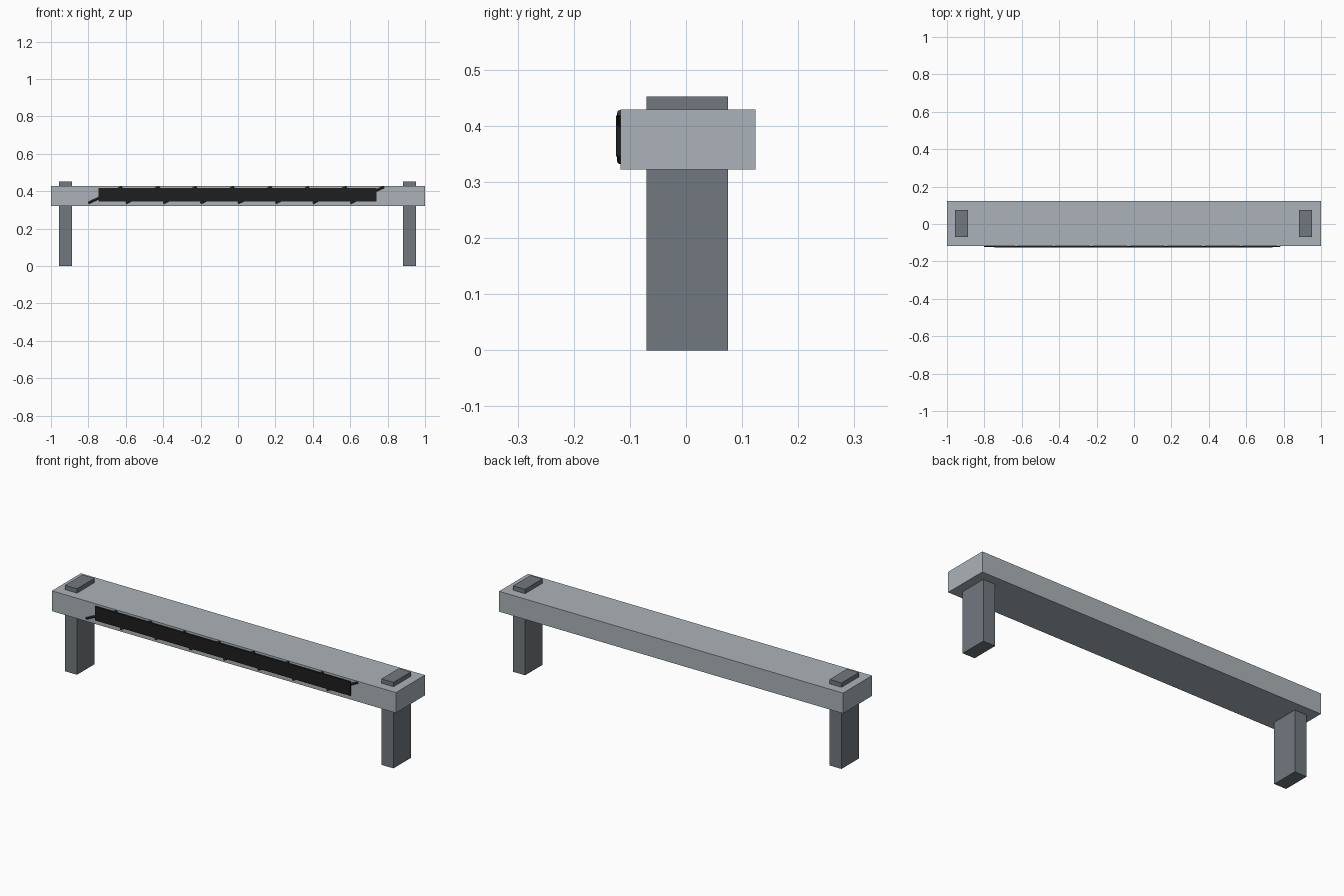
import bpy
import math

if "Cube" in bpy.data.objects:
    bpy.data.objects.remove(bpy.data.objects["Cube"])


def material(name, rgb):
    m = bpy.data.materials.new(name)
    m.diffuse_color = (*rgb, 1.0)
    m.use_nodes = True
    m.node_tree.nodes["Principled BSDF"].inputs["Base Color"].default_value = m.diffuse_color
    return m


LIGHT = material("light grey", (0.41, 0.45, 0.48))
SLATE = material("slate grey", (0.165, 0.19, 0.21))
BLACK = material("black", (0.013, 0.013, 0.013))
CHARCOAL = material("charcoal", (0.03, 0.033, 0.036))


def box(name, lo, hi, mat):
    bpy.ops.mesh.primitive_cube_add(size=1, location=[(a + b) / 2 for a, b in zip(lo, hi)])
    ob = bpy.context.object
    ob.name = name
    ob.scale = [b - a for a, b in zip(lo, hi)]
    bpy.ops.object.transform_apply(location=False, rotation=False, scale=True)
    ob.data.materials.append(mat)
    return ob


# Long beam
box("beam", (-1, -0.117, 0.322), (1, 0.124, 0.429), LIGHT)

# Legs pass through the beam and show above it
for side, x in (("left", -0.922), ("right", 0.918)):
    box(side + "_leg", (x - 0.035, -0.07, 0), (x + 0.035, 0.075, 0.452), SLATE)

# Dark front panel
box("front_panel", (-0.745, -0.125, 0.345), (0.74, -0.116, 0.418), BLACK)

# Slanted rods behind the panel, half sunk into the beam
dx, dz = 0.18, 0.086
for i in range(8):
    x = -0.71 + 0.2 * i
    bpy.ops.mesh.primitive_cylinder_add(
        vertices=8, radius=0.006, depth=math.hypot(dx, dz),
        location=(x, -0.117, 0.38), rotation=(0, math.atan2(dx, dz), 0))
    rod = bpy.context.object
    rod.name = f"slanted_rod_{i + 1}"
    rod.data.materials.append(CHARCOAL)
